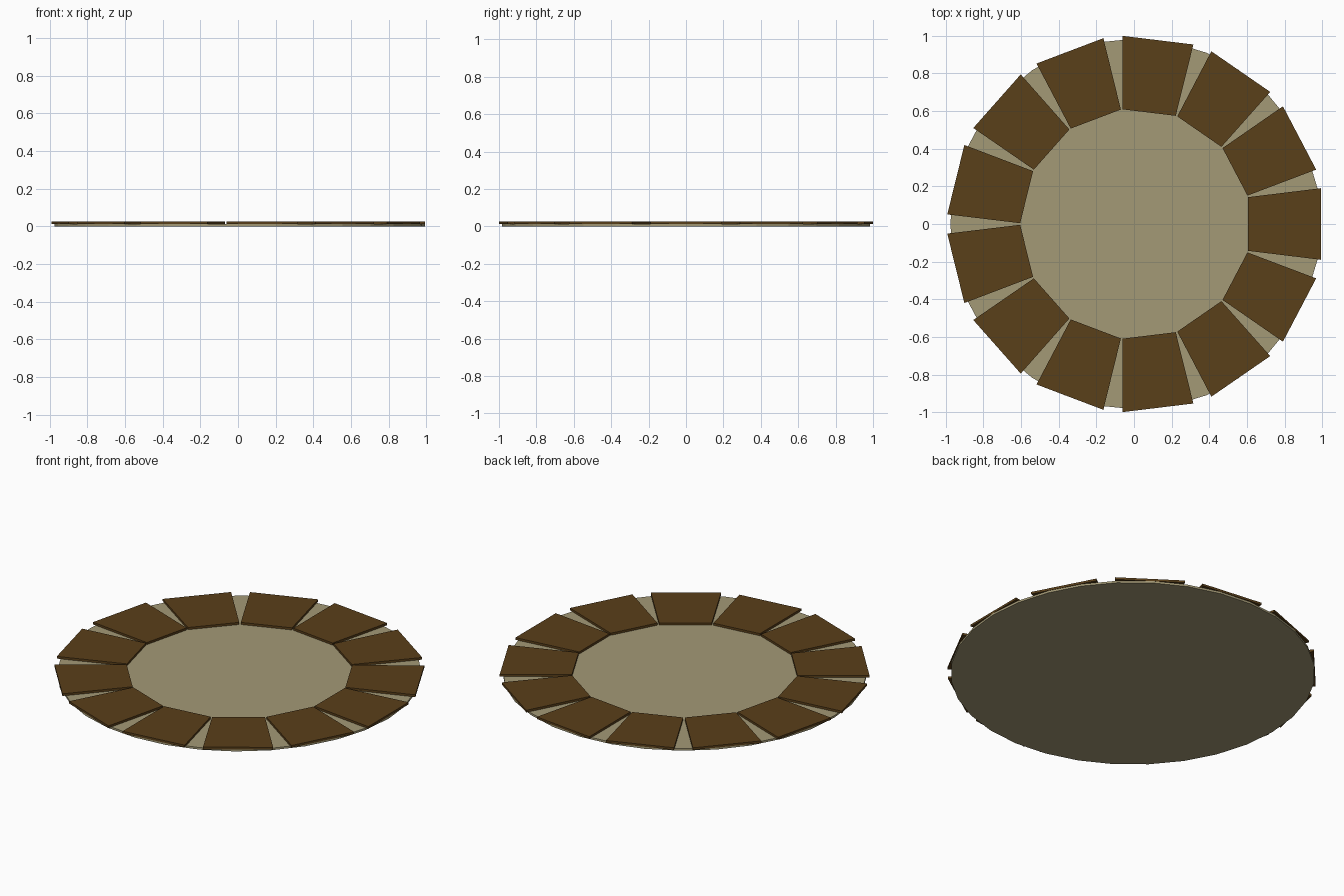
import bpy, bmesh
from math import pi
from mathutils import Matrix

if "Cube" in bpy.data.objects:
    bpy.data.objects.remove(bpy.data.objects["Cube"])

COUNT = 13          # stones in the ring
CX = 0.0085         # ring centre, so the odd-numbered ring is centred by its bounds
DISC_TOP, STONE_TOP = 0.012, 0.025


def material(name, rgb):
    mat = bpy.data.materials.new(name)
    mat.diffuse_color = (*rgb, 1)
    mat.use_nodes = True
    mat.node_tree.nodes["Principled BSDF"].inputs["Base Color"].default_value = mat.diffuse_color
    return mat


def add_object(name, bm, mat):
    bmesh.ops.recalc_face_normals(bm, faces=bm.faces)
    mesh = bpy.data.meshes.new(name)
    bm.to_mesh(mesh)
    bm.free()
    mesh.materials.append(mat)
    obj = bpy.data.objects.new(name, mesh)
    obj.location.x = CX
    bpy.context.collection.objects.link(obj)
    return obj


def add_stone(bm, angle):
    # Tapered slab pointing outwards, rotated into its place in the ring
    profile = [(0.5965, -0.1425), (0.984, -0.19), (0.984, 0.19), (0.5965, 0.1425)]
    turn = Matrix.Rotation(angle, 4, 'Z')
    low = [bm.verts.new((x, y, DISC_TOP)) for x, y in profile]
    face = bm.faces.new(low)
    top = bmesh.ops.extrude_face_region(bm, geom=[face], use_keep_orig=True)
    new = [v for v in top["geom"] if isinstance(v, bmesh.types.BMVert)]
    for v in new:
        v.co.z = STONE_TOP
    bmesh.ops.transform(bm, matrix=turn, verts=low + new)


# Round base disc
bm = bmesh.new()
bmesh.ops.create_cone(bm, cap_ends=True, segments=32, radius1=0.985, radius2=0.985,
                      depth=DISC_TOP, matrix=Matrix.Translation((0, 0, DISC_TOP / 2)))
add_object("base_disc", bm, material("sand", (0.37, 0.32, 0.18)))

# Ring of border stones
brown = material("brown", (0.102, 0.05, 0.01))
for i in range(COUNT):
    bm = bmesh.new()
    add_stone(bm, 2 * pi * i / COUNT)
    add_object(f"border_stone_{i + 1}", bm, brown)
